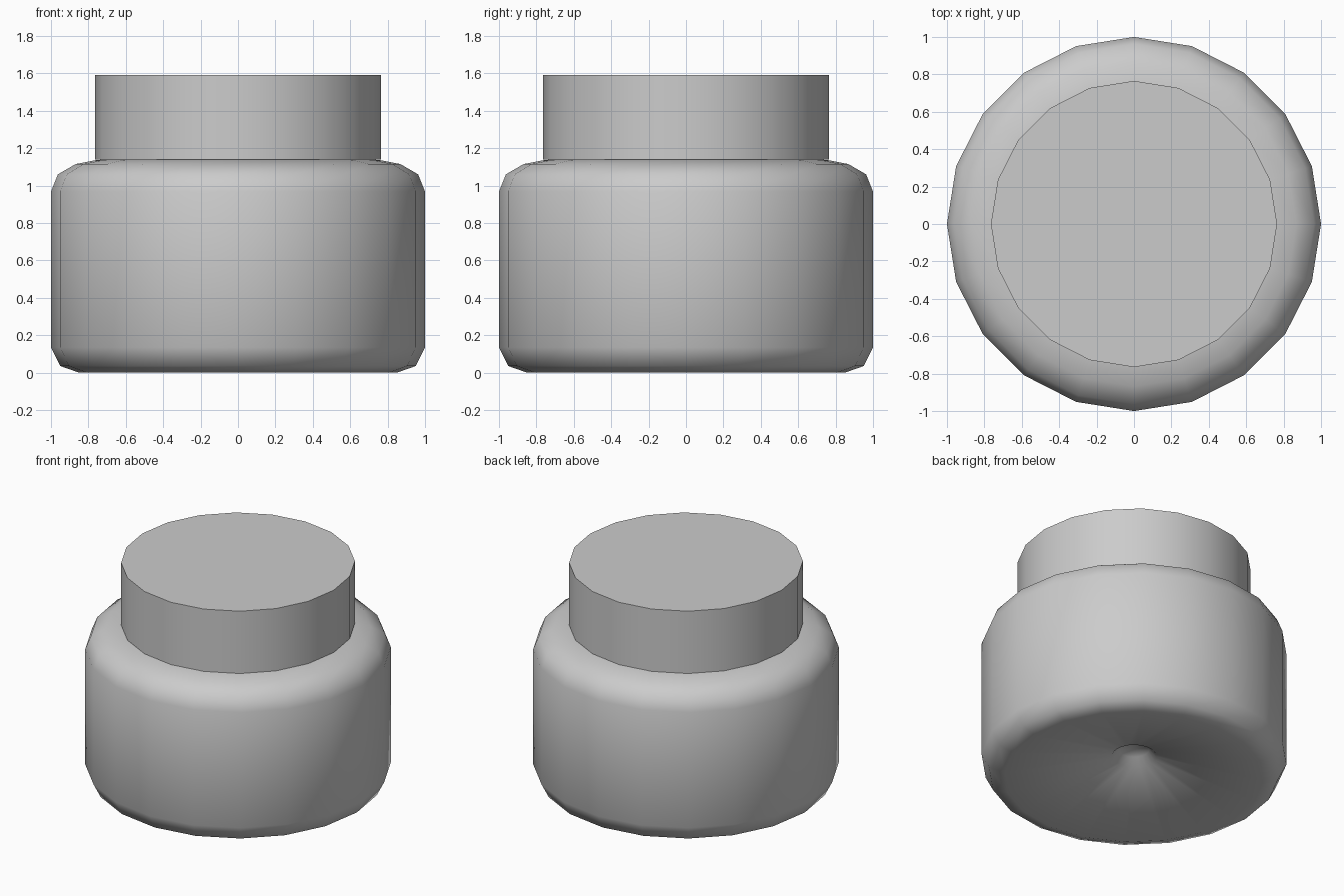
import bpy, bmesh, math

if "Cube" in bpy.data.objects:
    bpy.data.objects.remove(bpy.data.objects["Cube"])

SIDES = 20


def lathe(name, profile, angle=50):
    """Revolve (radius, z) points around z; radius 0 makes a pole."""
    bm = bmesh.new()
    rings = []
    for r, z in profile:
        if r == 0:
            rings.append([bm.verts.new((0, 0, z))] * SIDES)
        else:
            rings.append([bm.verts.new((r * math.cos(2 * math.pi * i / SIDES),
                                        r * math.sin(2 * math.pi * i / SIDES), z))
                          for i in range(SIDES)])
    for a, b in zip(rings, rings[1:]):
        for i in range(SIDES):
            j = (i + 1) % SIDES
            bm.faces.new(list(dict.fromkeys((a[i], a[j], b[j], b[i]))))
    bmesh.ops.recalc_face_normals(bm, faces=bm.faces)
    mesh = bpy.data.meshes.new(name)
    bm.to_mesh(mesh)
    bm.free()
    obj = bpy.data.objects.new(name, mesh)
    bpy.context.collection.objects.link(obj)
    bpy.ops.object.select_all(action='DESELECT')
    obj.select_set(True)
    bpy.context.view_layer.objects.active = obj
    bpy.ops.object.shade_smooth_by_angle(angle=math.radians(angle))
    return obj


# Jar: dimpled concave base, rounded heel, straight wall, rounded shoulder
lathe("jar_body", [
    (0, 0.23), (0.10, 0.21), (0.145, 0.16),
    (0.85, 0.0), (0.95, 0.035), (1.0, 0.135),
    (1.0, 0.968), (0.963, 1.06), (0.868, 1.115), (0.765, 1.135),
    (0.70, 1.142), (0, 1.142)])

# Flat screw lid
lathe("lid", [(0, 1.14), (0.765, 1.14), (0.765, 1.59), (0, 1.59)])
